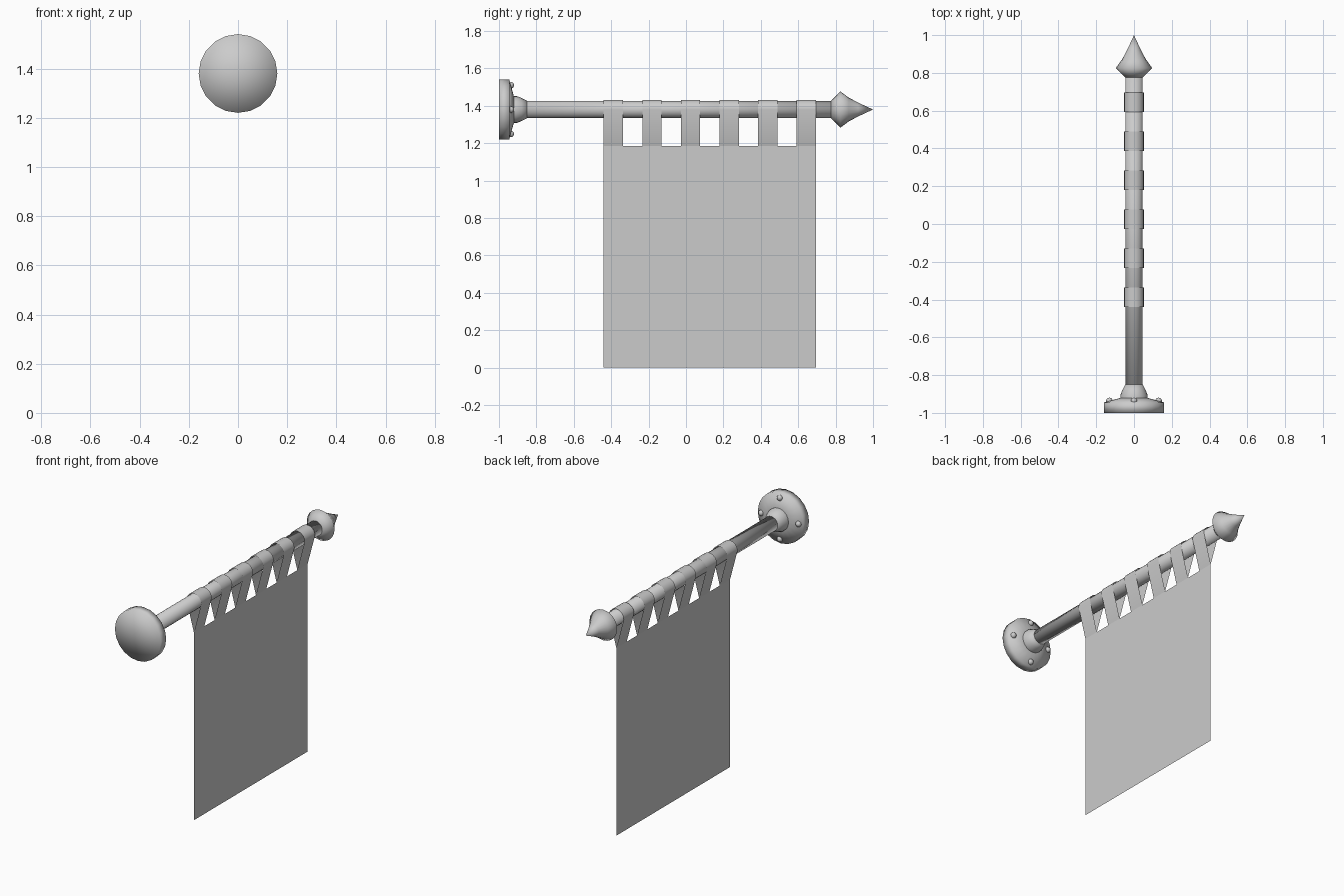
import bpy, bmesh, math
from mathutils import Matrix, Vector

if "Cube" in bpy.data.objects:
    bpy.data.objects.remove(bpy.data.objects["Cube"])

AXIS_Z = 1.38          # height of the pole's centre line
SIDES = 20

grey = bpy.data.materials.new("plain_grey")
grey.use_nodes = True
grey.diffuse_color = (0.6, 0.6, 0.6, 1)
grey.node_tree.nodes["Principled BSDF"].inputs["Base Color"].default_value = (0.6, 0.6, 0.6, 1)


def finish(name, bm, smooth=True):
    mesh = bpy.data.meshes.new(name)
    bm.to_mesh(mesh)
    bm.free()
    mesh.materials.append(grey)
    for poly in mesh.polygons:
        poly.use_smooth = smooth
    obj = bpy.data.objects.new(name, mesh)
    bpy.context.collection.objects.link(obj)
    return obj


def lathe(name, profile):
    """Spin (y, radius) points around the pole's centre line."""
    bm = bmesh.new()
    verts = [bm.verts.new((0, y, AXIS_Z + r)) for y, r in profile]
    edges = [bm.edges.new(pair) for pair in zip(verts, verts[1:])]
    bmesh.ops.spin(bm, geom=verts + edges, cent=(0, 0, AXIS_Z), axis=(0, 1, 0),
                   angle=math.tau, steps=SIDES)
    bmesh.ops.remove_doubles(bm, verts=bm.verts, dist=0.0005)
    bmesh.ops.recalc_face_normals(bm, faces=bm.faces)
    return finish(name, bm)


# Wall plate, collar, pole and pointed finial along the centre line
lathe("wall_plate", [(-1, 0), (-1, 0.16), (-0.945, 0.16), (-0.92, 0.07), (-0.92, 0)])
lathe("collar", [(-0.925, 0.072), (-0.905, 0.072), (-0.88, 0.062), (-0.85, 0.047), (-0.85, 0)])
lathe("pole", [(-0.92, 0), (-0.92, 0.046), (0.79, 0.046), (0.79, 0)])
lathe("finial", [(0.775, 0), (0.775, 0.046), (0.825, 0.097), (0.87, 0.064),
                 (0.92, 0.037), (1, 0)])

# Four round rivets on the plate
bm = bmesh.new()
for i in range(4):
    a = i * math.pi / 2
    spot = Vector((0.13 * math.cos(a), -0.937, AXIS_Z + 0.13 * math.sin(a)))
    bmesh.ops.create_uvsphere(bm, u_segments=10, v_segments=6, radius=0.018,
                              matrix=Matrix.Translation(spot))
finish("rivets", bm)

# Hanging cloth: one thin sheet
Y0, Y1, CLOTH_TOP = -0.44, 0.695, 1.185
STEP = (Y1 - Y0) / 11
bm = bmesh.new()
bm.faces.new([bm.verts.new((0, y, z)) for y, z in
              ((Y0, 0), (Y1, 0), (Y1, CLOTH_TOP), (Y0, CLOTH_TOP))])
finish("cloth", bm, smooth=False)

# Six tabs looping from the cloth over the pole
arc = [(0.052 * math.cos(a), AXIS_Z + 0.052 * math.sin(a))
       for a in (math.pi * i / 10 for i in range(11))]
section = [(0, CLOTH_TOP)] + arc + [(0, CLOTH_TOP)]
bm = bmesh.new()
for k in range(6):
    ya = Y0 + 2 * k * STEP
    rows = [[bm.verts.new((x, y, z)) for x, z in section] for y in (ya, ya + STEP)]
    for i in range(len(section) - 1):
        bm.faces.new((rows[0][i], rows[1][i], rows[1][i + 1], rows[0][i + 1]))
finish("cloth_tabs", bm)
